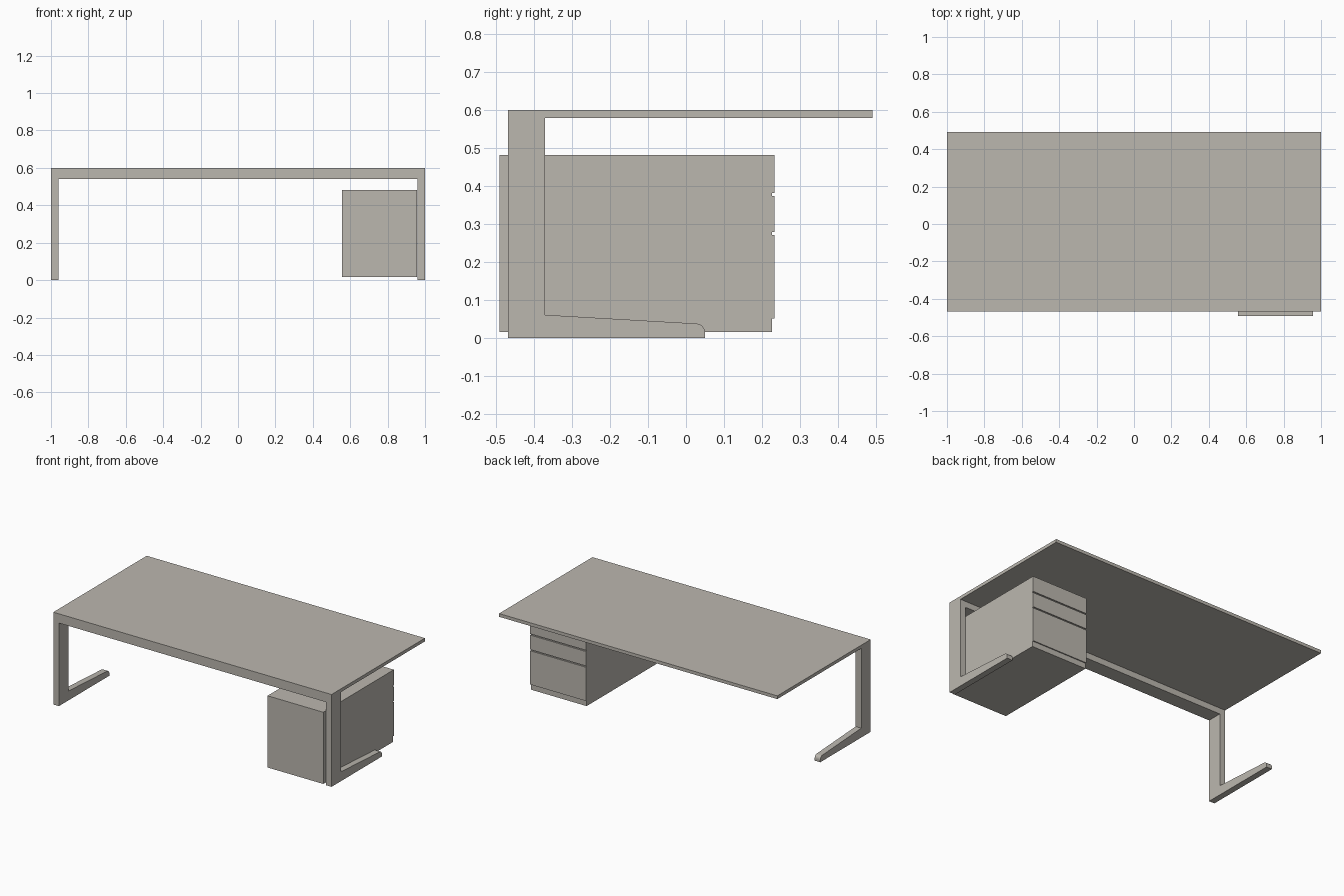
import bpy, bmesh, math

if "Cube" in bpy.data.objects:
    bpy.data.objects.remove(bpy.data.objects["Cube"])

grey = bpy.data.materials.new("warm_grey")
grey.diffuse_color = (0.50, 0.475, 0.43, 1)
grey.use_nodes = True
grey.node_tree.nodes["Principled BSDF"].inputs["Base Color"].default_value = grey.diffuse_color


def extrude_profile(name, profile, x0, x1):
    """Extrude a (y, z) outline between x0 and x1."""
    bm = bmesh.new()
    face = bm.faces.new([bm.verts.new((x0, y, z)) for y, z in profile])
    ext = bmesh.ops.extrude_face_region(bm, geom=[face])
    moved = [g for g in ext["geom"] if isinstance(g, bmesh.types.BMVert)]
    bmesh.ops.translate(bm, verts=moved, vec=(x1 - x0, 0, 0))
    bmesh.ops.recalc_face_normals(bm, faces=bm.faces)
    mesh = bpy.data.meshes.new(name)
    bm.to_mesh(mesh)
    bm.free()
    mesh.materials.append(grey)
    obj = bpy.data.objects.new(name, mesh)
    bpy.context.collection.objects.link(obj)
    return obj


def box(name, x0, x1, y0, y1, z0, z1):
    return extrude_profile(name, [(y0, z0), (y1, z0), (y1, z1), (y0, z1)], x0, x1)


FRONT, POST, UNDER = -0.468, -0.371, 0.579

# Tabletop and the front beam beneath it
box("tabletop", -1, 1, FRONT, 0.491, UNDER, 0.6)
box("front_beam", -0.96, 0.96, FRONT, POST, 0.54, UNDER)

# L-shaped legs with a tapering foot and rounded toe
toe = [(0.028 + 0.022 * math.cos(a), 0.014 + 0.024 * math.sin(a))
       for a in (math.radians(15 * i) for i in range(7))]
leg = [(FRONT, 0), (0.05, 0)] + toe + [(POST, 0.061), (POST, UNDER), (FRONT, UNDER)]
extrude_profile("left_leg", leg, -1, -0.96)
extrude_profile("right_leg", leg, 0.96, 1)

# Drawer cabinet, with grooves between the drawer fronts and a recessed plinth
X0, X1, BACK, FACE = 0.556, 0.957, 0.226, 0.233
outline = [(-0.491, 0.016), (BACK, 0.016)]
for z0, z1 in [(0.052, 0.271), (0.279, 0.373), (0.381, 0.482)]:
    outline += [(BACK, z0), (FACE, z0), (FACE, z1), (BACK, z1)]
outline[-1] = (-0.491, 0.482)
extrude_profile("drawer_cabinet", outline, X0, X1)
